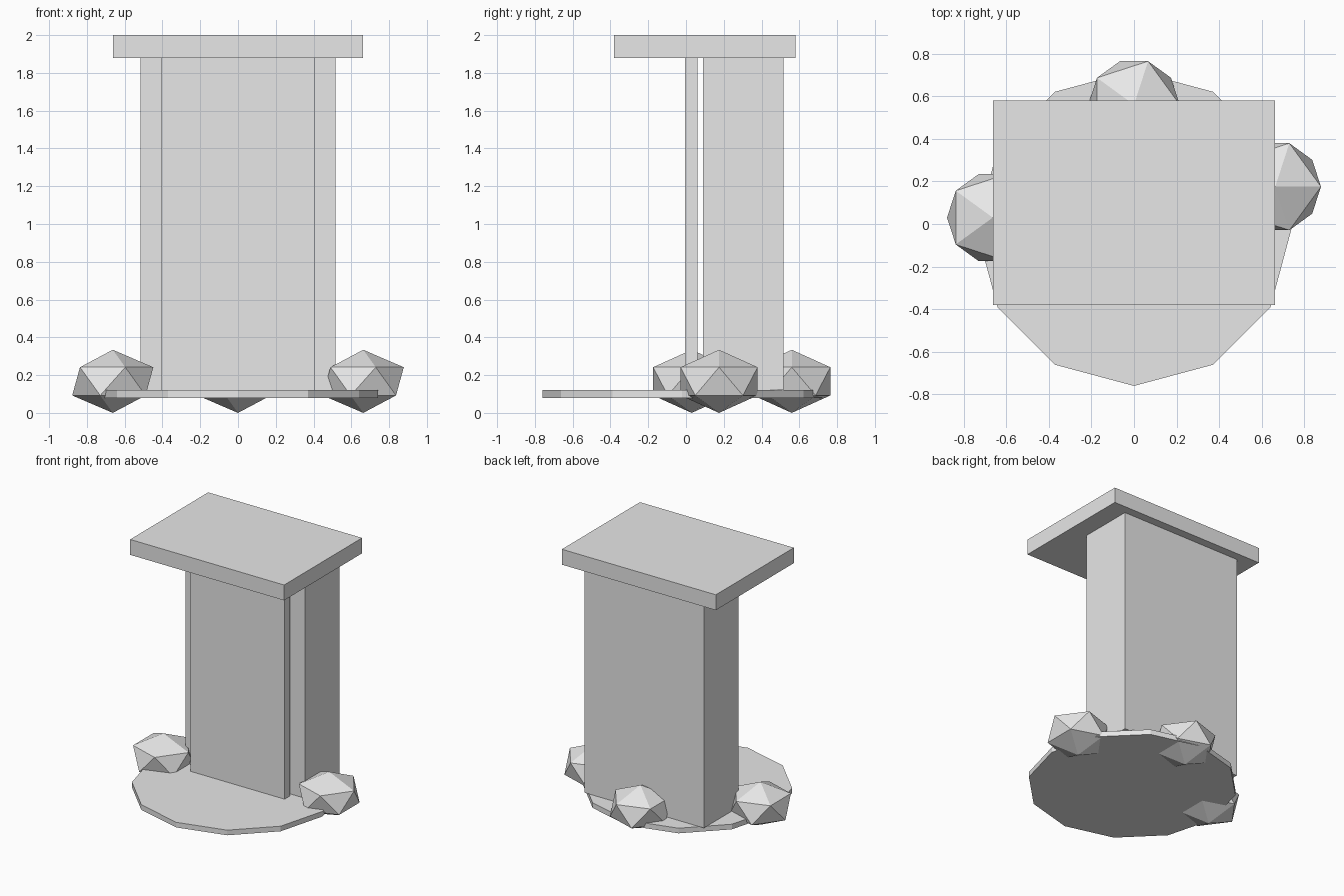
import bpy

default_cube = bpy.data.objects.get("Cube")
if default_cube:
    bpy.data.objects.remove(default_cube, do_unlink=True)

# One plain grey for every part
grey = bpy.data.materials.new("light_grey")
grey.use_nodes = True
GREY = (0.8, 0.8, 0.8, 1.0)
grey.diffuse_color = GREY
shader = next(n for n in grey.node_tree.nodes if n.type == 'BSDF_PRINCIPLED')
shader.inputs["Base Color"].default_value = GREY


def finish(name):
    """Name the newest object, bake its scale and give it the material."""
    obj = bpy.context.object
    obj.name = name
    bpy.ops.object.transform_apply(location=False, rotation=False, scale=True)
    obj.data.materials.append(grey)
    return obj


def box(name, x, y, z):
    """Box from (low, high) limits on each axis."""
    limits = (x, y, z)
    bpy.ops.mesh.primitive_cube_add(size=1, location=[(a + b) / 2 for a, b in limits])
    bpy.context.object.scale = [b - a for a, b in limits]
    return finish(name)


def rock(name, x, y):
    """Squashed low-poly boulder resting on the ground."""
    radius, half_height = 0.24, 0.167
    bpy.ops.mesh.primitive_ico_sphere_add(subdivisions=1, radius=radius,
                                          location=(x, y, half_height))
    bpy.context.object.scale = (1, 1, half_height / radius)
    return finish(name)


FLOOR, EAVES = 0.12, 1.88

# Twelve-sided base slab
bpy.ops.mesh.primitive_cylinder_add(vertices=12, radius=0.74, depth=0.04,
                                    location=(0, -0.02, FLOOR - 0.02))
finish("base_slab")

# Main block, the front panel standing just clear of it, and the flat roof
box("main_block", (-0.515, 0.515), (0.09, 0.515), (FLOOR, EAVES))
box("front_panel", (-0.405, 0.405), (-0.005, 0.06), (FLOOR, EAVES))
box("roof_slab", (-0.663, 0.663), (-0.38, 0.58), (EAVES, 2.0))

# Boulders around the base
rock("rock_right", -0.663, 0.03)
rock("rock_left", 0.663, 0.175)
rock("rock_back", 0, 0.56)
